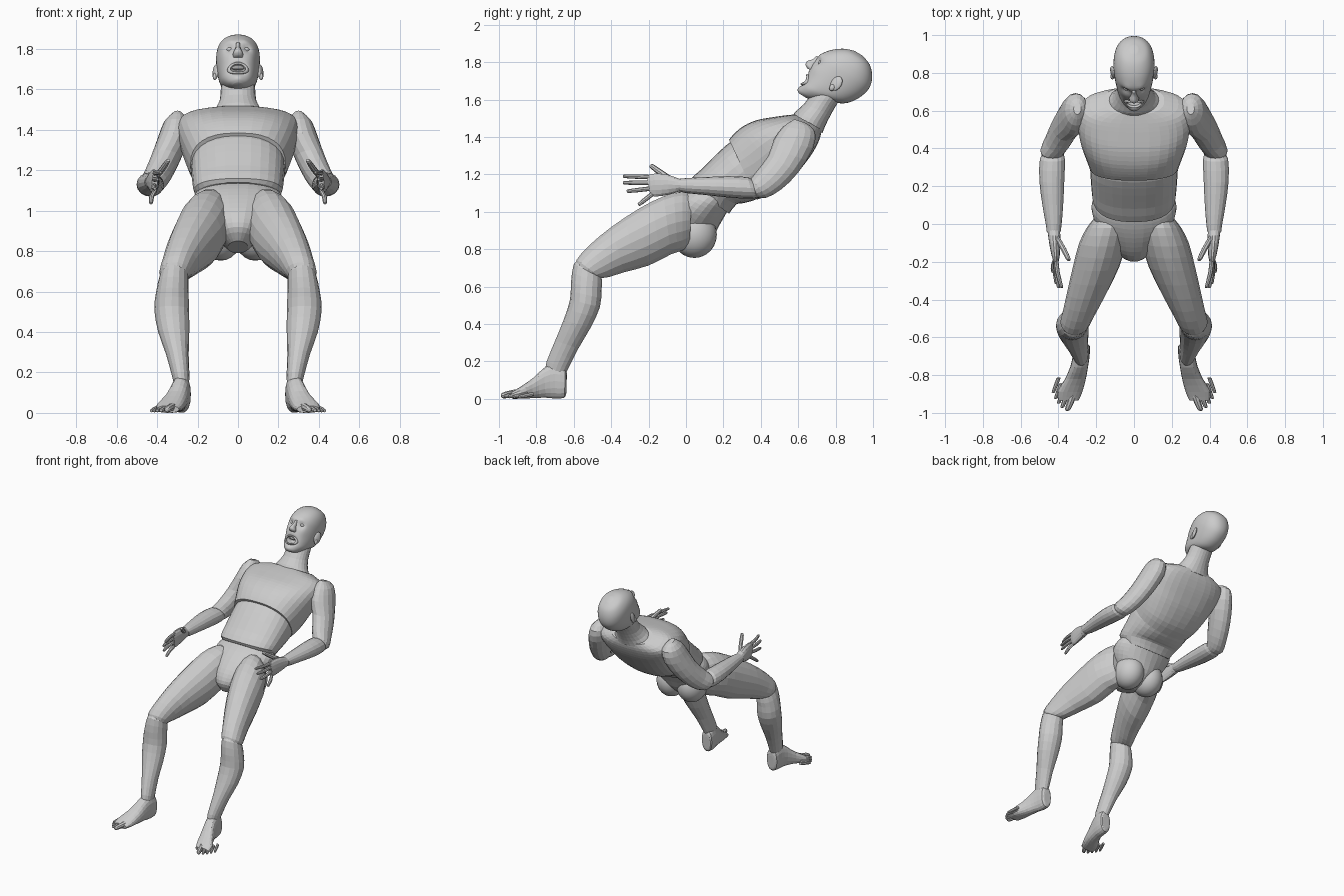
import bpy, bmesh, math
from mathutils import Vector, Matrix

old = bpy.data.objects.get("Cube")
if old:
    bpy.data.objects.remove(old, do_unlink=True)

grey = bpy.data.materials.new("plain_grey")
grey.use_nodes = True
tone = (.6, .6, .6, 1)
grey.diffuse_color = tone
grey.node_tree.nodes["Principled BSDF"].inputs["Base Color"].default_value = tone


def finish(name, bm, smooth=False):
    """Turn a bmesh into a named object in the one colour."""
    bmesh.ops.recalc_face_normals(bm, faces=bm.faces)
    for face in bm.faces:
        face.smooth = smooth
    mesh = bpy.data.meshes.new(name)
    bm.to_mesh(mesh)
    bm.free()
    mesh.materials.append(grey)
    obj = bpy.data.objects.new(name, mesh)
    bpy.context.collection.objects.link(obj)
    return obj


def blend(a, b, c, d, t):
    """Catmull-Rom value between b and c."""
    return b + .5 * t * (c - a + t * (2*a - 5*b + 4*c - d + t * (3*(b - c) + d - a)))


def refine(rows, steps):
    """Insert smoothly interpolated rows between the given ones."""
    last = len(rows) - 1
    result = []
    for i in range(last):
        four = [rows[max(0, min(last, i + k))] for k in (-1, 0, 1, 2)]
        for s in range(steps):
            result.append([blend(*values, s / steps) for values in zip(*four)])
    return result + [rows[last]]


def loft(name, rows, sides=16, steps=2, side=1, power=1, smooth=False, shape=None):
    """Skin rows of (centre x, half width, front y, front z, back y, back z)."""
    bm = bmesh.new()
    rings = []
    for x, half, fy, fz, by, bz in refine(rows, steps):
        front, back = Vector((0, fy, fz)), Vector((0, by, bz))
        middle, arm = (front + back) / 2, (front - back) / 2
        ring = []
        for k in range(sides):
            angle = math.tau * k / sides
            c, s = [math.copysign(abs(v) ** power, v)
                    for v in (math.cos(angle), math.sin(angle))]
            point = middle + arm * s + Vector((x + half * c, 0, 0))
            point.x *= side
            ring.append(bm.verts.new(shape(point) if shape else point))
        rings.append(ring)
    for low, high in zip(rings, rings[1:]):
        for k in range(sides):
            n = (k + 1) % sides
            bm.faces.new((low[k], low[n], high[n], high[k]))
    bm.faces.new(rings[0])
    bm.faces.new(rings[-1])
    return finish(name, bm, smooth)


def ball(name, matrix, size, segments=20):
    bm = bmesh.new()
    bmesh.ops.create_uvsphere(bm, u_segments=segments, v_segments=segments // 2, radius=1,
                              matrix=matrix @ Matrix.Diagonal((*size, 1)))
    return finish(name, bm, True)


def digit(name, points, radius, side):
    """Tapered finger or toe through a few points."""
    points = [Vector(p) for p in points]
    points.append(points[-1] + (points[-1] - points[-2]).normalized() * radius * .5)
    scales = [1] * (len(points) - 2) + [.8, .3]
    rows = []
    for i, (p, scale) in enumerate(zip(points, scales)):
        along = points[min(i + 1, len(points) - 1)] - points[max(i - 1, 0)]
        normal = Vector((0, along.z, -along.y)).normalized() * radius * scale
        a, b = p + normal, p - normal
        rows.append((p.x, radius * scale, a.y, a.z, b.y, b.z))
    loft(name, rows, 8, 2, side)


# Torso in three overlapping shells
loft("pelvis", [
    (0, .20, .03, 1.14, .25, 1.05),
    (0, .225, -.03, 1.11, .22, 1.0),
    (0, .21, -.10, 1.06, .18, .93),
    (0, .16, -.17, .99, .14, .86),
    (0, .11, -.2, .92, .07, .80),
    (0, .05, -.17, .85, 0, .79)], 28, 3)
loft("abdomen", [
    (0, .19, .03, 1.13, .23, .99),
    (0, .218, .01, 1.16, .27, 1.04),
    (0, .225, .08, 1.225, .30, 1.045),
    (0, .23, .15, 1.295, .36, 1.06),
    (0, .23, .22, 1.36, .42, 1.09),
    (0, .2, .27, 1.39, .46, 1.13)], 28, 2, power=.85)
loft("chest", [
    (0, .235, .23, 1.385, .38, 1.065),
    (0, .255, .26, 1.42, .47, 1.10),
    (0, .28, .31, 1.46, .57, 1.18),
    (0, .295, .38, 1.49, .63, 1.25),
    (0, .30, .46, 1.505, .68, 1.32),
    (0, .27, .53, 1.515, .715, 1.39),
    (0, .16, .58, 1.52, .725, 1.44)], 32, 3, power=.8)
loft("neck", [
    (0, .15, .56, 1.5, .73, 1.42),
    (0, .115, .585, 1.535, .745, 1.46),
    (0, .09, .63, 1.575, .775, 1.52),
    (0, .085, .67, 1.63, .81, 1.58),
    (0, .08, .70, 1.67, .84, 1.62)], 24, 2)

# Head frame: columns are sideways, forward and up, leaning back
forward, up = Vector((0, -.85, .53)), Vector((0, .53, .85))
head_frame = Matrix.Translation((0, .84, 1.71)) @ Matrix(
    ((1, 0, 0), forward, up)).transposed().to_4x4()
to_head = head_frame.inverted()

# Dents and bumps on the face: x, forward, up, amount, radius
features = [(.04, .165, .008, -.02, .022), (.04, .17, .045, .007, .022),
            (.06, .14, -.04, .006, .03), (0, .175, -.112, -.05, .022),
            (.02, .17, -.112, -.035, .02), (0, .165, -.175, .01, .025)]


def carve_face(point):
    p = to_head @ point
    push = 0
    for x, f, u, amount, radius in features:
        gap = Vector((abs(p.x) - x, p.y - f, p.z - u)).length
        push += amount * math.exp(-(gap / radius) ** 2)
    return point + forward * push


def head_row(half, height, front, back):
    a, b = (head_frame @ Vector((0, f, height)) for f in (front, back))
    return (0, half, a.y, a.z, b.y, b.z)


loft("head", [head_row(*row) for row in (
    (.025, -.19, .155, .11), (.05, -.175, .167, .07), (.075, -.145, .172, .01),
    (.09, -.11, .175, -.07), (.10, -.06, .177, -.115), (.107, 0, .18, -.14),
    (.108, .05, .17, -.142), (.098, .1, .133, -.12), (.07, .14, .08, -.08),
    (.02, .16, .025, -.025))], 48, 5, power=.92, smooth=True, shape=carve_face)
loft("nose", [head_row(*row) for row in (
    (.010, .03, .187, .15), (.012, .005, .193, .15), (.018, -.02, .213, .15),
    (.026, -.04, .212, .15), (.02, -.053, .195, .15))], 14, 3, smooth=True)


def face_spot(x, f, u):
    return head_frame @ Matrix.Translation((x, f, u))


# Open mouth: lip ring and a row of upper teeth
bm = bmesh.new()
lips = []
for k in range(28):
    a = math.tau * k / 28
    ring = []
    for j in range(8):
        b = math.tau * j / 8
        spread = 1 + .2 * math.cos(b)
        x = .045 * math.cos(a) * spread
        spot = Vector((x, .172 - 7 * x * x + .008 * math.sin(b),
                       -.112 + .028 * math.sin(a) * spread))
        ring.append(bm.verts.new(head_frame @ spot))
    lips.append(ring)
for k in range(28):
    for j in range(8):
        here, after = lips[k], lips[(k + 1) % 28]
        bm.faces.new((here[j], here[j - 1], after[j - 1], after[j]))
finish("lips", bm, True)
ball("upper_teeth", face_spot(0, .148, -.096), (.032, .016, .009))

# Everything that comes in pairs
for side, label in ((1, "left"), (-1, "right")):
    ball(label + "_eye", face_spot(side * .04, .143, .01), (.018, .018, .013))
    ball(label + "_ear", face_spot(side * .111, .018, -.04)
         @ Matrix.Rotation(side * .35, 4, "Z"), (.012, .03, .042))
    ball(label + "_earlobe", face_spot(side * .115, .025, -.07), (.01, .015, .018))
    ball(label + "_buttock", Matrix.Translation((side * .085, .045, .878)),
         (.105, .12, .125), 24)

    loft(label + "_upper_arm", [
        (.30, .02, .58, 1.495, .64, 1.475),
        (.305, .06, .52, 1.455, .69, 1.43),
        (.318, .078, .47, 1.385, .68, 1.34),
        (.36, .075, .44, 1.30, .60, 1.21),
        (.40, .07, .38, 1.22, .51, 1.12),
        (.43, .066, .35, 1.18, .43, 1.075),
        (.43, .05, .33, 1.15, .38, 1.075)], 16, 2, side)
    loft(label + "_forearm", [
        (.425, .045, .37, 1.16, .41, 1.09),
        (.432, .066, .33, 1.185, .36, 1.07),
        (.435, .066, .22, 1.19, .24, 1.075),
        (.43, .055, .1, 1.185, .1, 1.09),
        (.425, .042, 0, 1.18, 0, 1.10),
        (.425, .037, -.04, 1.175, -.04, 1.11)], 16, 2, side)
    loft(label + "_palm", [
        (.425, .034, -.03, 1.175, -.03, 1.11),
        (.42, .03, -.1, 1.20, -.09, 1.09),
        (.415, .022, -.17, 1.205, -.16, 1.08),
        (.412, .013, -.21, 1.195, -.19, 1.085)], 14, 2, side)
    for finger, height, tip in (("index", 1.185, (.385, -.33, 1.19)),
                                ("middle", 1.155, (.40, -.33, 1.155)),
                                ("ring", 1.125, (.412, -.31, 1.11)),
                                ("little", 1.095, (.43, -.25, 1.04))):
        base = Vector((.413, -.18, height))
        knuckle = base.lerp(Vector(tip), .5) + Vector((.006, 0, 0))
        digit(f"{label}_{finger}_finger", (base, knuckle, tip), .012, side)
    digit(label + "_thumb", ((.41, -.07, 1.165), (.375, -.13, 1.205),
                             (.348, -.185, 1.245)), .016, side)

    loft(label + "_thigh", [
        (.13, .085, .03, 1.09, .02, .82),
        (.14, .11, -.02, 1.108, -.02, .79),
        (.165, .125, -.12, 1.085, -.08, .77),
        (.20, .123, -.25, 1.02, -.2, .71),
        (.25, .105, -.40, .92, -.33, .675),
        (.29, .087, -.52, .82, -.41, .65),
        (.312, .078, -.585, .745, -.455, .645),
        (.315, .06, -.59, .70, -.48, .64)], 18, 2, side)
    loft(label + "_shin", [
        (.315, .05, -.56, .75, -.48, .70),
        (.317, .07, -.60, .72, -.45, .64),
        (.325, .08, -.615, .62, -.452, .58),
        (.328, .086, -.62, .53, -.46, .49),
        (.318, .077, -.655, .42, -.51, .38),
        (.30, .056, -.70, .31, -.575, .27),
        (.283, .043, -.745, .2, -.63, .16),
        (.28, .036, -.75, .16, -.65, .12)], 16, 2, side)
    loft(label + "_foot", [
        (.272, .025, -.637, .12, -.64, .03),
        (.276, .042, -.645, .168, -.65, .005),
        (.28, .045, -.70, .19, -.70, 0),
        (.29, .047, -.76, .165, -.75, .005),
        (.31, .055, -.82, .11, -.82, .003),
        (.338, .066, -.89, .062, -.88, 0),
        (.347, .055, -.935, .035, -.93, 0)], 18, 2, side, .85)
    for toe, radius, tip in (("big", .019, (.35, -.98, .017)),
                             ("second", .013, (.379, -.967, .013)),
                             ("middle", .012, (.398, -.945, .012)),
                             ("fourth", .011, (.414, -.92, .011)),
                             ("little", .011, (.427, -.89, .011))):
        tip = Vector(tip)
        base = tip + Vector((-.028, .075, .015))
        digit(f"{label}_{toe}_toe", (base, base.lerp(tip, .5), tip), radius, side)
